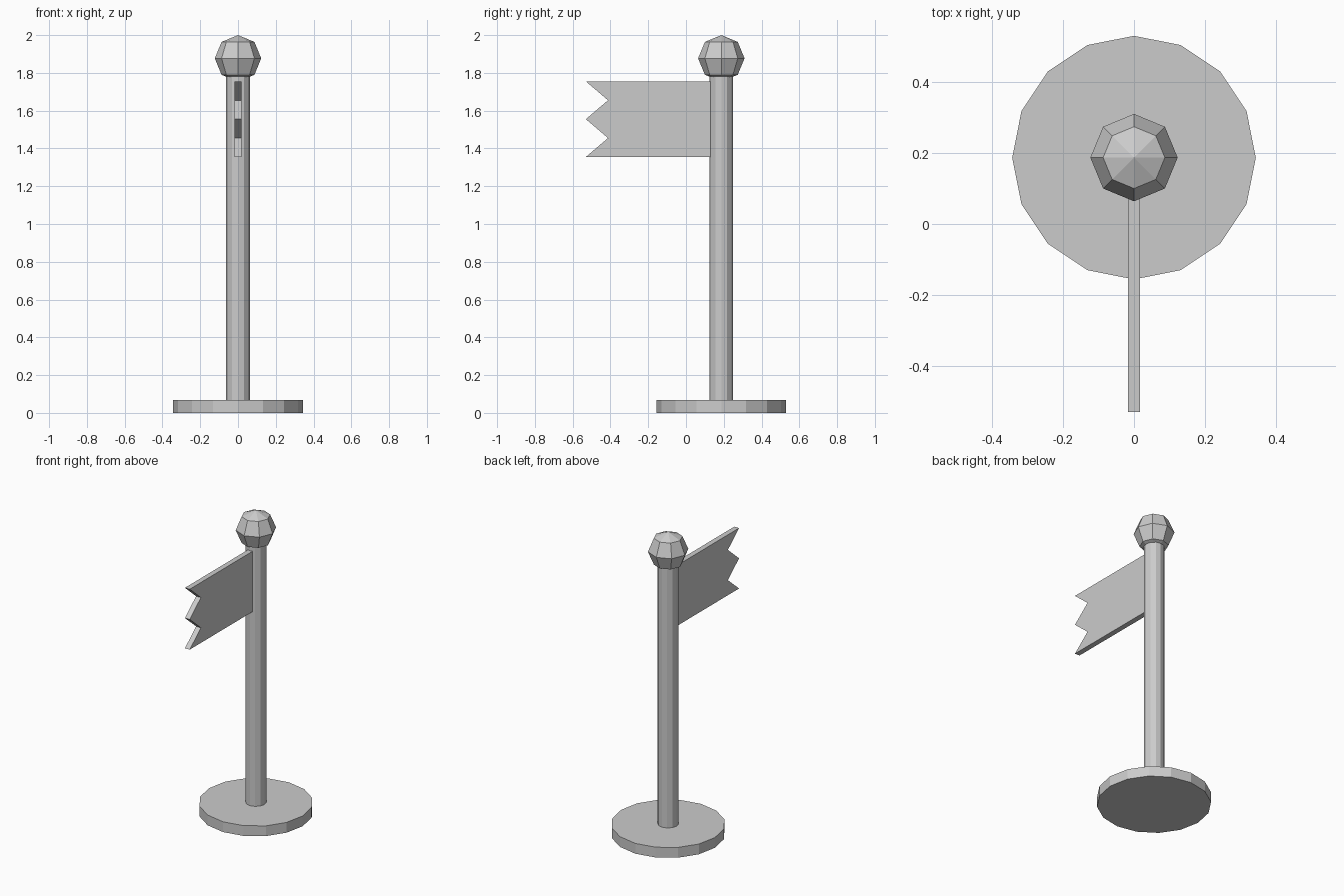
import bpy, bmesh

if "Cube" in bpy.data.objects:
    bpy.data.objects.remove(bpy.data.objects["Cube"])

CY = 0.187  # pole axis position in y


def cylinder(name, sides, radius, z0, z1):
    bm = bmesh.new()
    bmesh.ops.create_cone(bm, cap_ends=True, segments=sides, radius1=radius,
                          radius2=radius, depth=z1 - z0)
    return finish(name, bm, (0, CY, (z0 + z1) / 2))


def finish(name, bm, location=(0, 0, 0)):
    bmesh.ops.recalc_face_normals(bm, faces=bm.faces[:])
    mesh = bpy.data.meshes.new(name)
    bm.to_mesh(mesh)
    bm.free()
    obj = bpy.data.objects.new(name, mesh)
    obj.location = location
    bpy.context.collection.objects.link(obj)
    return obj


# Round foot and pole
cylinder("base", 16, 0.343, 0.0, 0.068)
cylinder("pole", 12, 0.0625, 0.06, 1.80)

# Faceted ball on top
bm = bmesh.new()
bmesh.ops.create_uvsphere(bm, u_segments=8, v_segments=4, radius=0.123)
finish("finial", bm, (0, CY, 1.877))

# Flag with a notched free edge, extruded across x
half = 0.0175
profile = [(0.145, 1.755), (-0.53, 1.755), (-0.413, 1.655), (-0.53, 1.555),
           (-0.413, 1.455), (-0.53, 1.355), (0.145, 1.355)]
bm = bmesh.new()
face = bm.faces.new([bm.verts.new((-half, y, z)) for y, z in profile])
ext = bmesh.ops.extrude_face_region(bm, geom=[face], use_keep_orig=True)
bmesh.ops.translate(bm, vec=(2 * half, 0, 0),
                    verts=[v for v in ext["geom"] if isinstance(v, bmesh.types.BMVert)])
finish("flag", bm)
